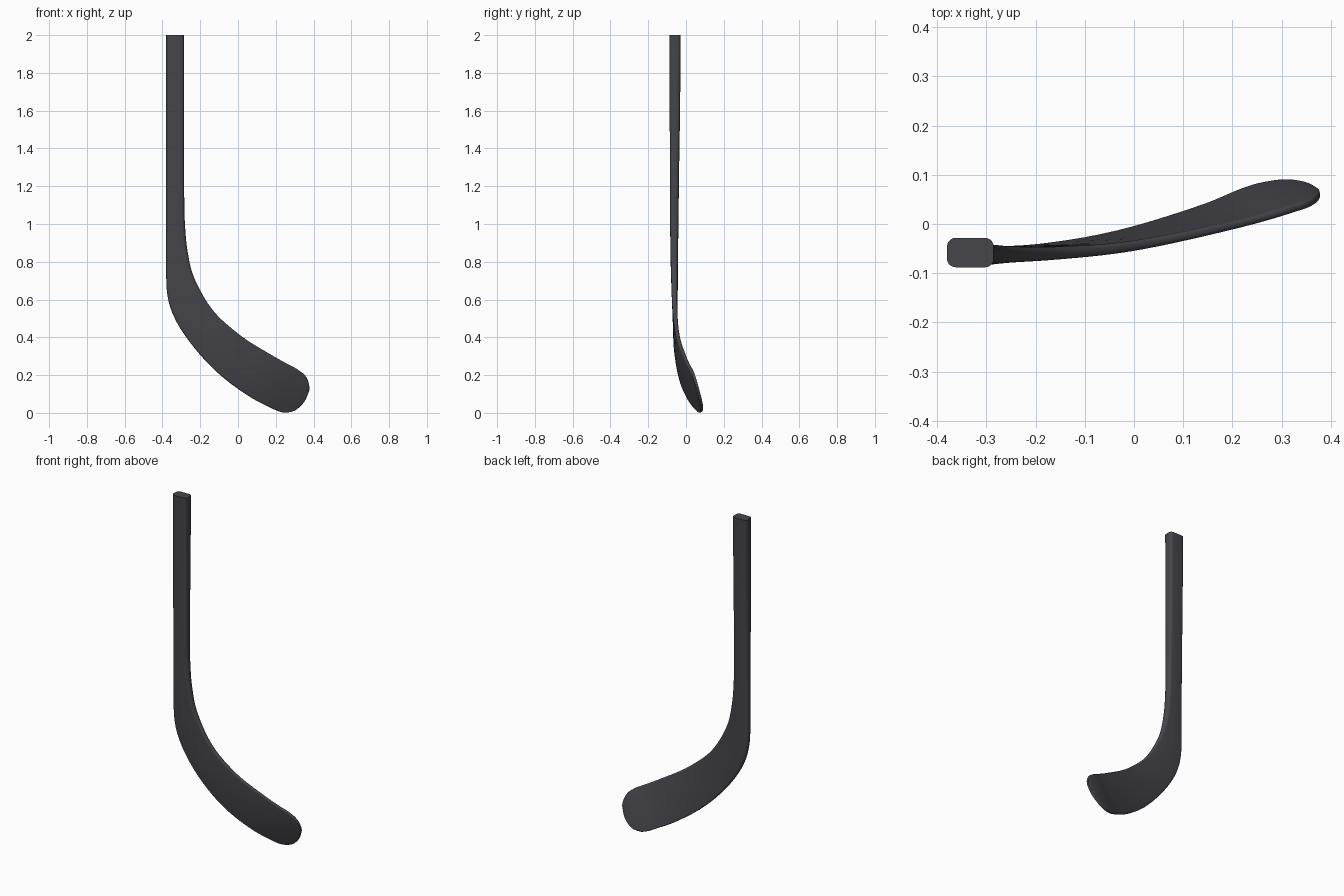
import bpy, bmesh, math
from mathutils import Vector

if "Cube" in bpy.data.objects:
    bpy.data.objects.remove(bpy.data.objects["Cube"])

# Stations along the stick: outer edge x,y,z | inner edge x,y,z | thickness
STATIONS = [
    (-.38, -.058, 2.0,   -.285, -.058, 2.0,  .060),
    (-.38, -.059, 1.6,   -.285, -.059, 1.6,  .055),
    (-.38, -.061, 1.25,  -.285, -.061, 1.25, .048),
    (-.38, -.062, 1.0,   -.281, -.062, 1.0,  .044),
    (-.38, -.062, .80,   -.266, -.062, .85,  .039),
    (-.376, -.060, .64,  -.236, -.062, .725, .033),
    (-.344, -.058, .52,  -.16, -.060, .58,   .027),
    (-.20, -.051, .307,  0.0, -.045, .42,    .021),
    (0.0, -.012, .127,   .18, -.008, .305,   .018),
    (.143, .034, .042,   .265, .013, .257,   .017),
    (.265, .079, .003,   .325, .031, .223,   .017),
    (.322, .084, .028,   .358, .042, .194,   .016),
    (.358, .076, .072,   .373, .052, .163,   .015),
    (.376, .066, .115,   .378, .060, .138,   .012),
]
STEPS = 6
CORNER = 5


def centre(s):
    return (Vector(s[0:3]) + Vector(s[3:6])) / 2


def smooth_stations(st):
    """Chord-length Hermite interpolation through the stations."""
    t = [0.0]
    for a, b in zip(st, st[1:]):
        t.append(t[-1] + (centre(b) - centre(a)).length)
    n = len(st)

    def slope(i, k):
        if i == 0 or i == n - 1:
            j = 0 if i == 0 else n - 2
            return (st[j + 1][k] - st[j][k]) / (t[j + 1] - t[j])
        h0, h1 = t[i] - t[i - 1], t[i + 1] - t[i]
        d0 = (st[i][k] - st[i - 1][k]) / h0
        d1 = (st[i + 1][k] - st[i][k]) / h1
        return (d0 * h1 + d1 * h0) / (h0 + h1)

    out = []
    for i in range(n - 1):
        h = t[i + 1] - t[i]
        for s in range(STEPS):
            u = s / STEPS
            a, b = 2*u**3 - 3*u**2 + 1, u**3 - 2*u**2 + u
            c, d = 3*u**2 - 2*u**3, u**3 - u**2
            out.append([a*st[i][k] + b*h*slope(i, k) + c*st[i+1][k] + d*h*slope(i+1, k)
                        for k in range(7)])
    out.append(list(st[-1]))
    return out


def rounded_rect(w, h, r):
    pts = []
    for q, (sx, sy) in enumerate([(1, 1), (-1, 1), (-1, -1), (1, -1)]):
        for i in range(CORNER + 1):
            a = (q + i / CORNER) * math.pi / 2
            pts.append((sx*(w/2 - r) + r*math.cos(a), sy*(h/2 - r) + r*math.sin(a)))
    return pts


# Shaft and curved blade, one continuous loft
bm = bmesh.new()
rows = smooth_stations(STATIONS)
rings = []
for i, s in enumerate(rows):
    tangent = centre(rows[min(i + 1, len(rows) - 1)]) - centre(rows[max(i - 1, 0)])
    span = Vector(s[3:6]) - Vector(s[0:3])
    across = span.normalized()
    normal = across.cross(tangent).normalized()
    if i == 0:
        normal = Vector((0, 1, 0)) if normal.y > 0 else Vector((0, -1, 0))
    w, h = span.length, s[6]
    r = min(.018, h * .44, w * .45)
    rings.append([bm.verts.new(centre(s) + across * x + normal * y)
                  for x, y in rounded_rect(w, h, r)])
n = len(rings[0])
for a, b in zip(rings, rings[1:]):
    for j in range(n):
        bm.faces.new((a[j], a[(j + 1) % n], b[(j + 1) % n], b[j]))
bm.faces.new(rings[0])
bm.faces.new(rings[-1])
bmesh.ops.recalc_face_normals(bm, faces=bm.faces)

mesh = bpy.data.meshes.new("stick")
bm.to_mesh(mesh)
bm.free()
stick = bpy.data.objects.new("stick", mesh)
bpy.context.collection.objects.link(stick)

# Dark composite colour
mat = bpy.data.materials.new("dark_grey")
mat.diffuse_color = (.06, .06, .07, 1)
mat.use_nodes = True
mat.node_tree.nodes["Principled BSDF"].inputs["Base Color"].default_value = mat.diffuse_color
mesh.materials.append(mat)

bpy.context.view_layer.objects.active = stick
stick.select_set(True)
bpy.ops.object.shade_smooth_by_angle(angle=math.radians(40))
